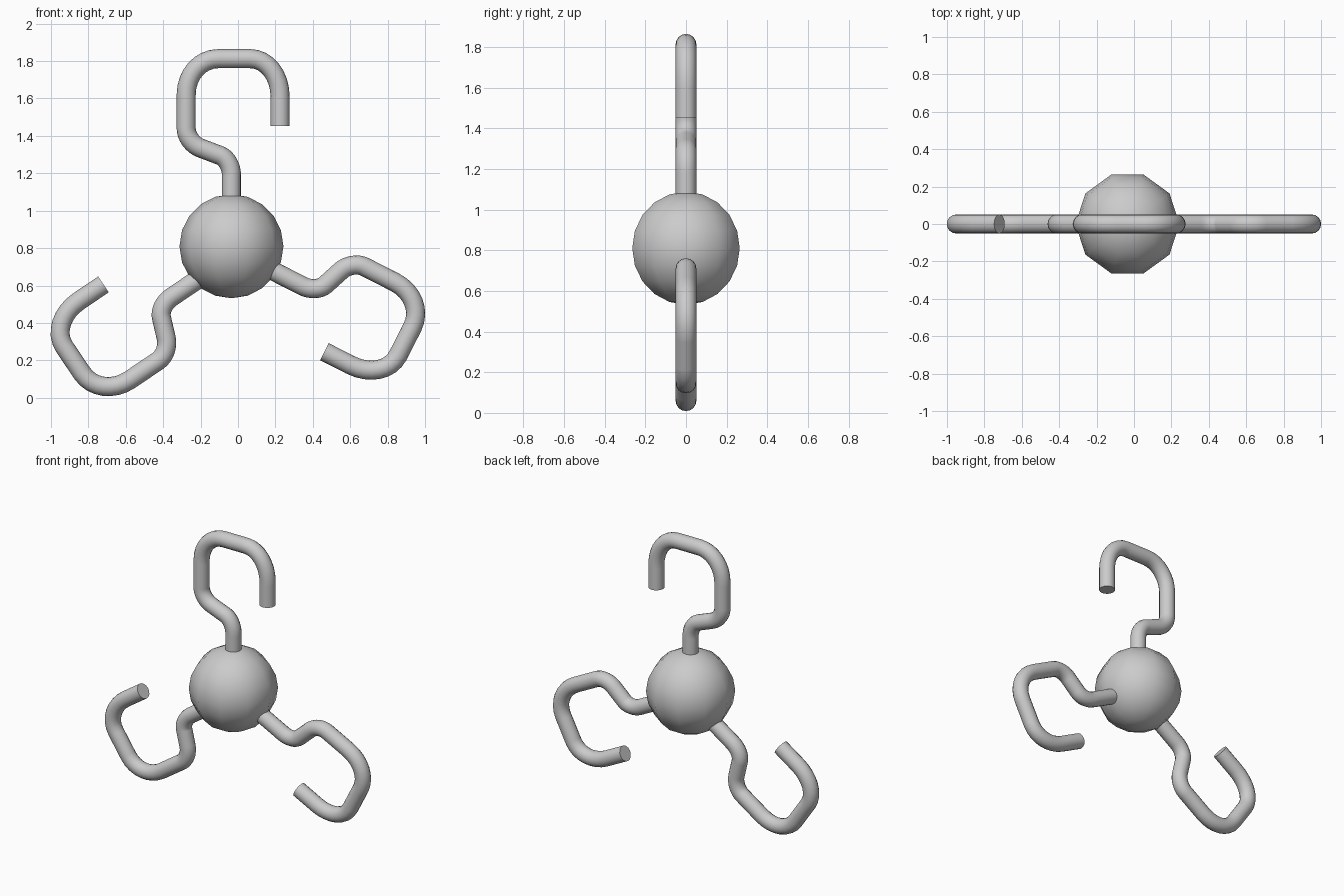
import bpy
from math import radians
from mathutils import Vector

default = bpy.data.objects.get("Cube")
if default:
    bpy.data.objects.remove(default, do_unlink=True)

CENTRE = Vector((-0.035, 0, 0.81))
TUBE_RADIUS = 0.051


def smooth(obj):
    bpy.ops.object.select_all(action='DESELECT')
    obj.select_set(True)
    bpy.context.view_layer.objects.active = obj
    bpy.ops.object.shade_smooth_by_angle(angle=radians(50))


# Central ball with ten sides around
bpy.ops.mesh.primitive_uv_sphere_add(segments=10, ring_count=10, radius=0.278,
                                     location=CENTRE, rotation=(0, 0, 0))
ball = bpy.context.object
ball.name = "centre_ball"
# Put a vertex column on the x axis
xs = [v.co.x for v in ball.data.vertices]
if max(xs) < 0.275:
    ball.rotation_euler.z = radians(18)
smooth(ball)

# Hook centre line: ends of the tube, and rounded corners as (entry, corner, exit)
start, tip = (0, 0.2), (0.26, 0.643)
corners = [
    ((0, 0.38), (0, 0.462), (-0.06, 0.485)),
    ((-0.165, 0.525), (-0.242, 0.554), (-0.242, 0.63)),
    ((-0.242, 0.81), (-0.242, 1.003), (-0.07, 1.003)),
    ((0.1, 1.003), (0.26, 1.003), (0.26, 0.80)),
]


def point(p):
    return Vector((p[0], 0, p[1]))


# Each node is (position, left handle, right handle)
nodes = [(point(start),) * 3]
for a, c, b in corners:
    a, c, b = point(a), point(c), point(b)
    nodes.append((a, a, a.lerp(c, 0.56)))
    nodes.append((b, b.lerp(c, 0.56), b))
nodes.append((point(tip),) * 3)

curve = bpy.data.curves.new("hook_path", 'CURVE')
curve.dimensions = '3D'
curve.resolution_u = 8
curve.bevel_depth = TUBE_RADIUS
curve.bevel_resolution = 6
curve.use_fill_caps = True
spline = curve.splines.new('BEZIER')
spline.bezier_points.add(len(nodes) - 1)
for bp, (co, left, right) in zip(spline.bezier_points, nodes):
    bp.handle_left_type = bp.handle_right_type = 'FREE'
    bp.co, bp.handle_left, bp.handle_right = co, left, right

# Top hook becomes a mesh that the other two share
top_hook = bpy.data.objects.new("top_hook", curve)
bpy.context.collection.objects.link(top_hook)
bpy.ops.object.select_all(action='DESELECT')
top_hook.select_set(True)
bpy.context.view_layer.objects.active = top_hook
bpy.ops.object.convert(target='MESH')
top_hook = bpy.context.object
smooth(top_hook)
top_hook.location = CENTRE

# Side hooks, turned around the ball
for name, angle, shift in (("left_hook", 117, (0.042, 0, -0.04)),
                           ("right_hook", -124, (-0.006, 0, -0.06))):
    hook = top_hook.copy()
    hook.name = name
    hook.location = CENTRE + Vector(shift)
    hook.rotation_euler.y = radians(angle)
    bpy.context.collection.objects.link(hook)
